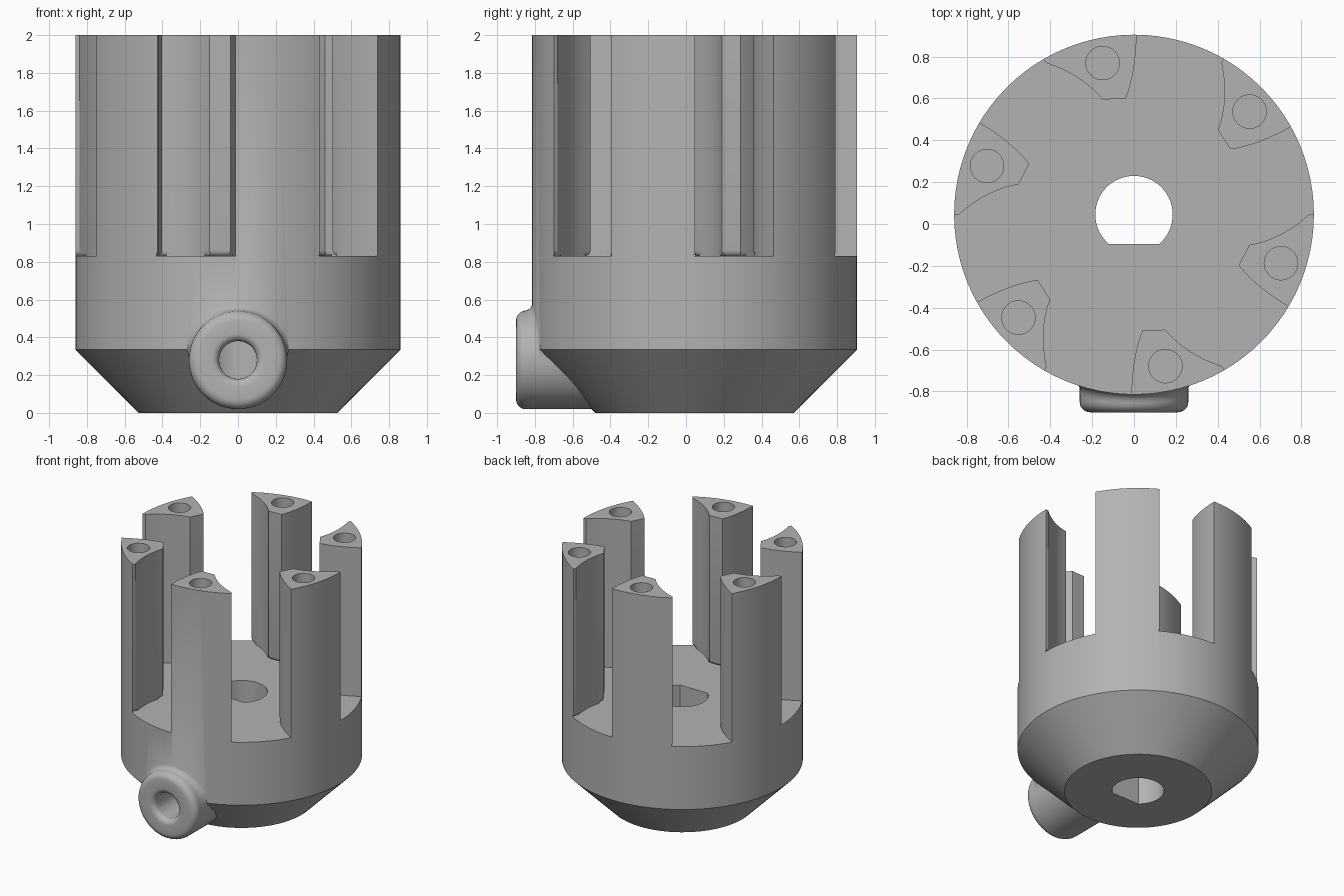
import bpy, bmesh, math
from mathutils import Vector, Matrix

if "Cube" in bpy.data.objects:
    bpy.data.objects.remove(bpy.data.objects["Cube"], do_unlink=True)

R, CY, TOP, FLOOR = 0.86, 0.045, 2.0, 0.83
BOSS_Z, BOSS_R, FRONT = 0.28, 0.26, -0.9

grey = bpy.data.materials.new("plain grey")
grey.use_nodes = True
grey.diffuse_color = (0.45, 0.45, 0.45, 1)
grey.node_tree.nodes["Principled BSDF"].inputs["Base Color"].default_value = (0.45, 0.45, 0.45, 1)


def make_object(name, bm):
    bmesh.ops.recalc_face_normals(bm, faces=bm.faces)
    mesh = bpy.data.meshes.new(name)
    bm.to_mesh(mesh)
    bm.free()
    mesh.materials.append(grey)
    obj = bpy.data.objects.new(name, mesh)
    bpy.context.collection.objects.link(obj)
    return obj


def loft(bm, rings):
    """Skin a stack of equal closed rings and cap both ends."""
    vs = [[bm.verts.new(p) for p in ring] for ring in rings]
    n = len(vs[0])
    for a, b in zip(vs, vs[1:]):
        for i in range(n):
            j = (i + 1) % n
            bm.faces.new((a[i], a[j], b[j], b[i]))
    return bm.faces.new(vs[0]), bm.faces.new(vs[-1])


def circle(r, z, n=96, x=0, y=CY):
    return [(x + r * math.cos(2 * math.pi * i / n),
             y + r * math.sin(2 * math.pi * i / n), z) for i in range(n)]


def bezier(a, b, c, n=8):
    a, b, c = Vector(a), Vector(b), Vector(c)
    return [a * (1 - t) ** 2 + b * 2 * t * (1 - t) + c * t * t
            for t in (i / n for i in range(n + 1))]


def combine(target, tool, operation):
    mod = target.modifiers.new(operation.lower(), "BOOLEAN")
    mod.object, mod.operation, mod.solver = tool, operation, "EXACT"
    bpy.context.view_layer.objects.active = target
    bpy.ops.object.modifier_apply(modifier=mod.name)
    bpy.data.objects.remove(tool, do_unlink=True)


# Body: tall cylinder on a 45 degree cone
bm = bmesh.new()
loft(bm, [circle(0.525, 0), circle(R, 0.335), circle(R, TOP)])
body = make_object("slotted_cup_body", bm)

# Slot cutter: star outline that leaves six posts, rounded at its floor
side_a = bezier((0.012, 0.86), (0.01, 0.68), (-0.04, 0.555))
side_b = bezier((-0.15, 0.55), (-0.25, 0.67), (-0.42, 0.725))
post = [Vector((0.012, 1.02))] + side_a + side_b + [Vector((-0.434, 0.745)), Vector((-0.51, 0.88))]
outline = []
for k in range(6):
    turn = Matrix.Rotation(math.radians(60 * k), 2)
    outline += [turn @ p for p in post]
bm = bmesh.new()
bottom, _ = loft(bm, [[(p.x, p.y + CY, z) for p in outline] for z in (FLOOR, TOP + 0.1)])
bmesh.ops.bevel(bm, geom=list(bottom.edges), offset=0.03, segments=4,
                profile=0.5, affect="EDGES", clamp_overlap=False)
combine(body, make_object("slot_cutter", bm), "DIFFERENCE")

# Side boss: rounded collar with a fillet that follows the body wall
def boss_ring(r, y, n=64):
    return [(r * math.cos(a), y, BOSS_Z + r * math.sin(a))
            for a in (2 * math.pi * i / n for i in range(n))]


def fillet_ring(t, f=0.05, n=64):
    ring = []
    for i in range(n):
        a = 2 * math.pi * i / n
        w = min(1, max(0, math.sin(a) * 2.5 - 0.2))
        r = BOSS_R + f * w * (1 - math.cos(t))
        x = r * math.cos(a)
        wall = CY - math.sqrt(R * R - x * x)
        ring.append((x, wall + 0.004 - f * (1 - math.sin(t)), BOSS_Z + r * math.sin(a)))
    return ring


steps = [math.pi / 2 * i / 5 for i in range(6)]
rings = [boss_ring(0.09, FRONT + 0.05)]
rings += [boss_ring(0.14 - 0.04 * math.cos(t), FRONT + 0.04 - 0.04 * math.sin(t)) for t in steps]
rings += [boss_ring(BOSS_R - 0.05 + 0.05 * math.sin(t), FRONT + 0.05 - 0.05 * math.cos(t)) for t in steps]
rings += [fillet_ring(t) for t in steps]
rings += [boss_ring(BOSS_R, -0.45)]
bm = bmesh.new()
loft(bm, rings)
combine(body, make_object("side_boss", bm), "UNION")

# D-shaped shaft bore through the floor
start = math.asin(-0.14 / 0.185)
span = math.pi - 2 * start
bore = [(0.185 * math.cos(start + span * i / 40), CY + 0.185 * math.sin(start + span * i / 40))
        for i in range(41)]
bm = bmesh.new()
loft(bm, [[(x, y, z) for x, y in bore] for z in (-0.1, 1.0)])
combine(body, make_object("bore_cutter", bm), "DIFFERENCE")

# Set-screw hole from the boss into the bore
bm = bmesh.new()
loft(bm, [boss_ring(0.1, -1.0, 48), boss_ring(0.1, 0.0, 48)])
combine(body, make_object("screw_hole_cutter", bm), "DIFFERENCE")

# Blind hole in the top of each post
for k in range(6):
    a = math.radians(101.7 + 60 * k)
    x, y = 0.74 * math.cos(a), CY + 0.74 * math.sin(a)
    bm = bmesh.new()
    loft(bm, [circle(0.08, z, 32, x, y) for z in (TOP - 0.4, TOP + 0.1)])
    combine(body, make_object("post_hole_cutter", bm), "DIFFERENCE")

bpy.ops.object.select_all(action="DESELECT")
body.select_set(True)
bpy.context.view_layer.objects.active = body
bpy.ops.object.shade_smooth_by_angle(angle=math.radians(30))
